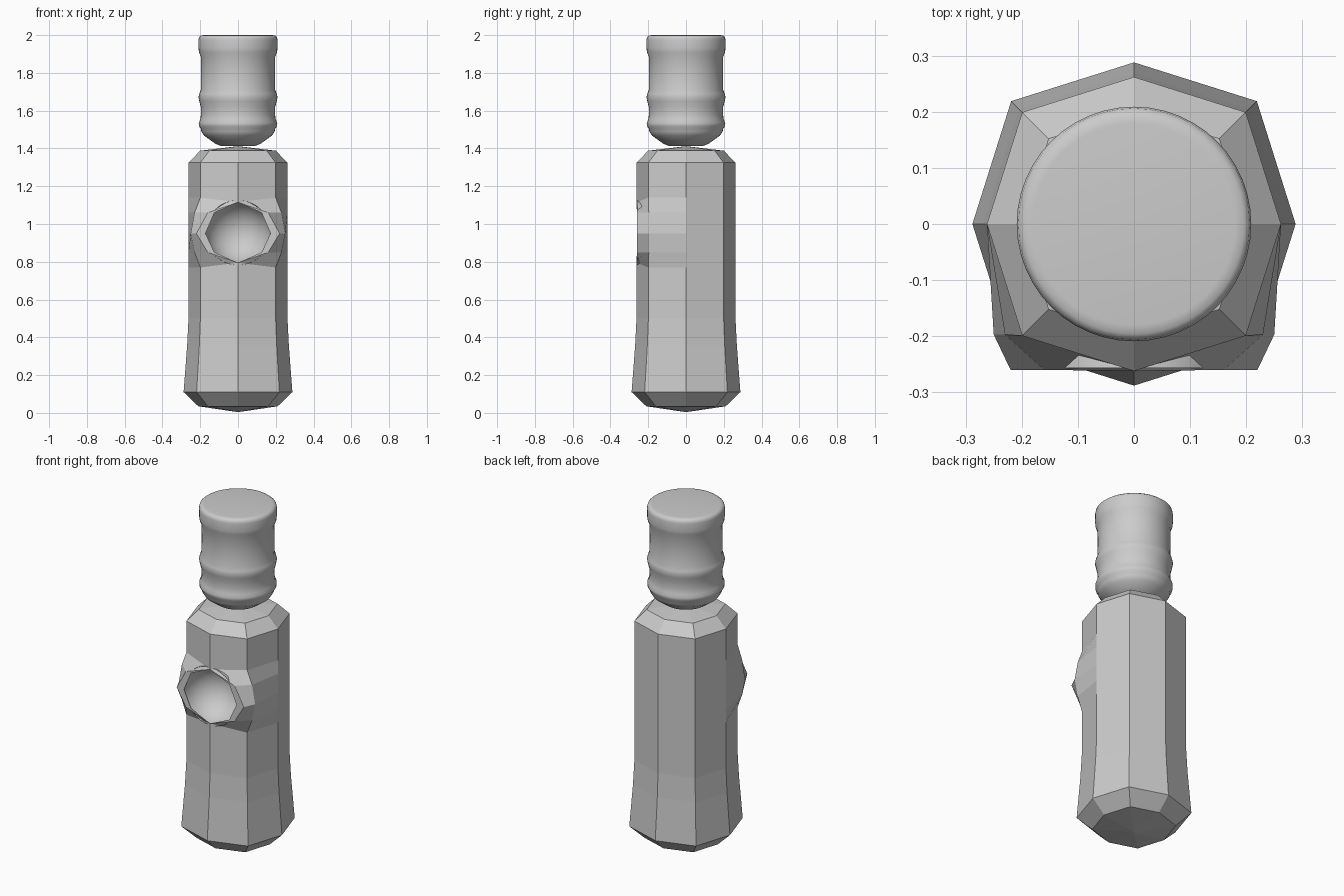
import bpy, bmesh, math
from mathutils import Matrix

if "Cube" in bpy.data.objects:
    bpy.data.objects.remove(bpy.data.objects["Cube"])

grey = bpy.data.materials.new("light grey")
grey.use_nodes = True
COLOR = (0.6, 0.6, 0.6, 1)
grey.diffuse_color = COLOR
grey.node_tree.nodes["Principled BSDF"].inputs["Base Color"].default_value = COLOR


def finish(name, bm, smooth=False):
    mesh = bpy.data.meshes.new(name)
    bm.to_mesh(mesh)
    bm.free()
    mesh.materials.append(grey)
    obj = bpy.data.objects.new(name, mesh)
    bpy.context.collection.objects.link(obj)
    if smooth:
        bpy.ops.object.select_all(action='DESELECT')
        obj.select_set(True)
        bpy.context.view_layer.objects.active = obj
        bpy.ops.object.shade_smooth_by_angle(angle=math.radians(50))
    return obj


def lathe(name, profile, steps):
    """Spin (radius, height) points round z."""
    bm = bmesh.new()
    verts = [bm.verts.new((r, 0, z)) for r, z in profile]
    edges = [bm.edges.new(pair) for pair in zip(verts, verts[1:])]
    bmesh.ops.spin(bm, geom=verts + edges, cent=(0, 0, 0), axis=(0, 0, 1),
                   angle=math.tau, steps=steps)
    bmesh.ops.remove_doubles(bm, verts=bm.verts, dist=0.0005)
    bmesh.ops.recalc_face_normals(bm, faces=bm.faces)
    return finish(name, bm, True)


# Body: eight-sided rings, with corners on the axes and on the diagonals
bm = bmesh.new()
LEVELS = [(0.21, 0.035), (0.288, 0.11), (0.269, 0.36), (0.262, 0.5),
          (0.262, 0.77), (0.262, 0.85), (0.262, 0.95), (0.262, 1.06),
          (0.262, 1.14), (0.262, 1.325), (0.2, 1.388)]
LOW, HIGH = 4, 8      # levels spanned by the front recess
rings = []
for r, z in LEVELS:
    ring = []
    for k in range(8):
        a = k * math.pi / 4
        s = r if k % 2 == 0 else r * 1.075
        ring.append(bm.verts.new((s * math.cos(a), s * math.sin(a), z)))
    rings.append(ring)
for i in range(len(rings) - 1):
    for k in range(8):
        if LOW <= i < HIGH and k in (5, 6):
            continue
        n = (k + 1) % 8
        bm.faces.new((rings[i][k], rings[i][n], rings[i + 1][n], rings[i + 1][k]))

# Closed ends, slightly pointed
for ring, z in ((rings[0], 0.004), (rings[-1], 1.412)):
    tip = bm.verts.new((0, 0, z))
    for k in range(8):
        bm.faces.new((ring[k], ring[(k + 1) % 8], tip))

# Front bulge: swell the corners, then bridge to the rim and opening
bottom, top = rings[LOW][6], rings[HIGH][6]
bottom.co.z, top.co.z = 0.795, 1.115
for side, column in ((-1, 5), (1, 7)):
    outer = [rings[i][column] for i in range(LOW, HIGH + 1)]
    for v, x in zip(outer[1:4], (0.23, 0.25, 0.23)):
        v.co.x, v.co.y = side * x, -0.197
    rows = [outer]
    for widths in ((0.16, 0.22, 0.16), (0.125, 0.172, 0.125)):
        middle = [bm.verts.new((side * x, -0.26, z))
                  for x, z in zip(widths, (0.85, 0.95, 1.06))]
        rows.append([bottom] + middle + [top])
    for a, b in zip(rows, rows[1:]):
        for i in range(4):
            corners = dict.fromkeys((a[i], a[i + 1], b[i + 1], b[i]))
            bm.faces.new(list(corners))
loose = [v for v in bm.verts if not v.link_faces]
bmesh.ops.delete(bm, geom=loose, context='VERTS')
bmesh.ops.recalc_face_normals(bm, faces=bm.faces)
finish("body", bm)

# Hollow bowl set into the front opening
bm = bmesh.new()
bmesh.ops.create_uvsphere(bm, u_segments=32, v_segments=16, radius=0.172)
bmesh.ops.delete(bm, geom=[v for v in bm.verts if v.co.z > 0.001], context='VERTS')
bmesh.ops.transform(bm, verts=bm.verts, matrix=Matrix.Translation((0, -0.257, 0.954))
                    @ Matrix.Rotation(math.pi / 2, 4, 'X'))
bmesh.ops.recalc_face_normals(bm, faces=bm.faces)
bmesh.ops.reverse_faces(bm, faces=bm.faces)
finish("bowl", bm, True)

# Upturned water bottle with two bulging hoops
lathe("bottle", [(0, 1.413), (0.09, 1.413), (0.12, 1.425), (0.18, 1.468),
                 (0.194, 1.49), (0.197, 1.505), (0.207, 1.518), (0.208, 1.535),
                 (0.2, 1.552), (0.196, 1.58), (0.197, 1.62), (0.205, 1.65),
                 (0.209, 1.672), (0.205, 1.69), (0.197, 1.71), (0.196, 1.8),
                 (0.197, 1.885), (0.207, 1.91), (0.209, 1.93), (0.209, 1.975),
                 (0.206, 1.99), (0.196, 1.998), (0.18, 2.0), (0, 2.0)], 48)
